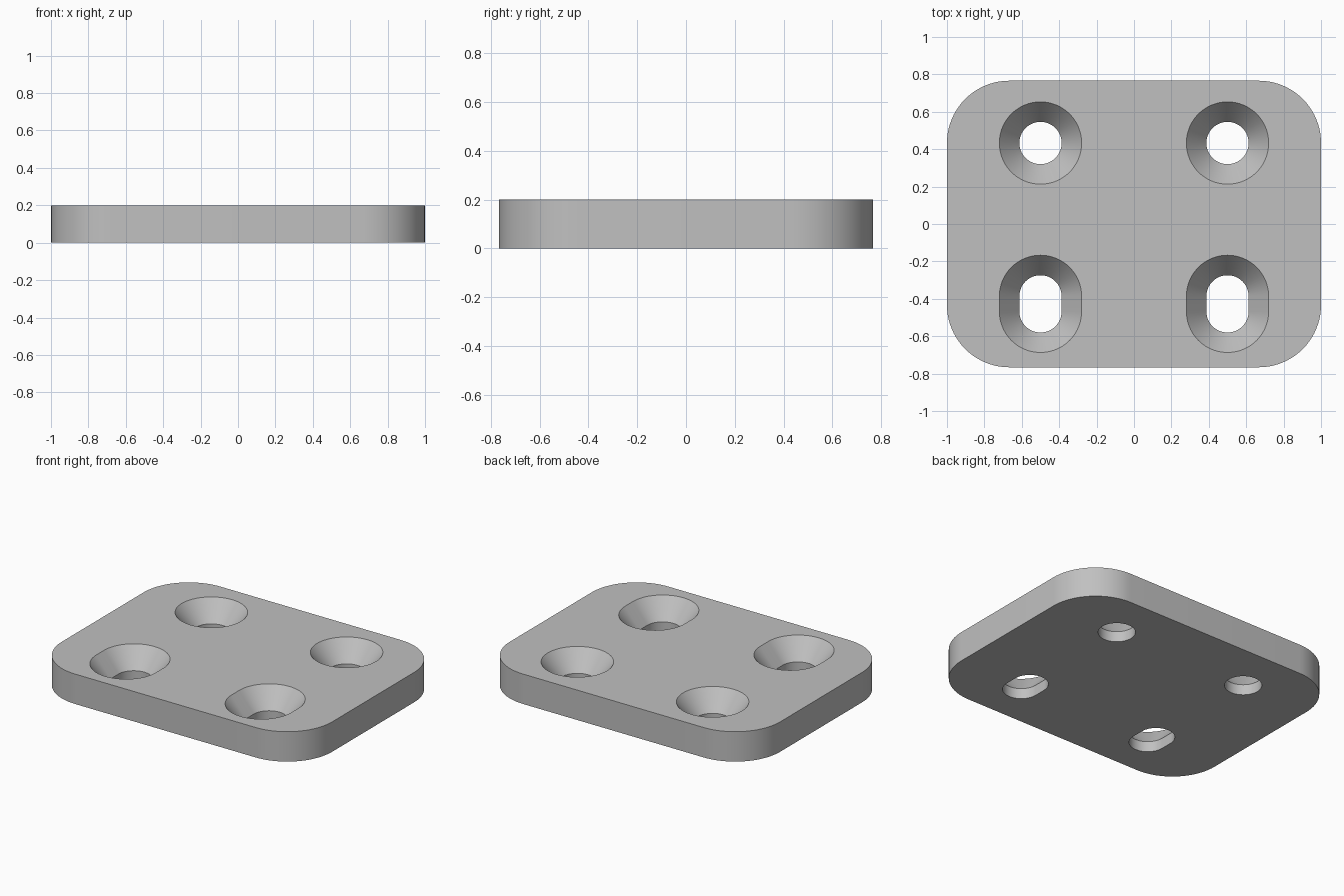
import bpy, bmesh
from math import cos, sin, pi

if "Cube" in bpy.data.objects:
    bpy.data.objects.remove(bpy.data.objects["Cube"], do_unlink=True)

THICK = 0.2
SINK_Z = 0.07            # height where the countersink meets the bore
BORE_R, SINK_R = 0.113, 0.22
STEPS = 20               # segments per quarter arc


def outline(cx, cy, hx, hy, r):
    """Rounded outline: arcs of radius r around (cx +- hx, cy +- hy)."""
    pts = []
    for q, (sx, sy) in enumerate([(1, 1), (-1, 1), (-1, -1), (1, -1)]):
        for i in range(STEPS + 1):
            a = (q + i / STEPS) * pi / 2
            pts.append((cx + sx * hx + r * cos(a), cy + sy * hy + r * sin(a)))
    return pts


def wall(bm, rings):
    """Join a stack of (outline, height) rings with side faces."""
    loops = [[bm.verts.new((x, y, z)) for x, y in pts] for pts, z in rings]
    for low, high in zip(loops, loops[1:]):
        n = len(low)
        for i in range(n):
            j = (i + 1) % n
            bm.faces.new((low[i], low[j], high[j], high[i]))


bm = bmesh.new()

# Outer rim
rim = outline(0, 0, 0.667, 0.433, 0.333)
wall(bm, [(rim, 0), (rim, THICK)])

# Countersunk round holes at the back, slots at the front
for x in (-0.5, 0.5):
    for y, half_slot in ((0.433, 0), (-0.427, 0.04)):
        bore = outline(x, y, 0, half_slot, BORE_R)
        sink = outline(x, y, 0, half_slot, SINK_R)
        wall(bm, [(bore, 0), (bore, SINK_Z), (sink, THICK)])
bmesh.ops.remove_doubles(bm, verts=bm.verts[:], dist=1e-5)

# Flat bottom and top, filled around the holes
for z in (0, THICK):
    edges = [e for e in bm.edges if all(abs(v.co.z - z) < 1e-5 for v in e.verts)]
    bmesh.ops.triangle_fill(bm, edges=edges, use_beauty=True, use_dissolve=False)
bmesh.ops.recalc_face_normals(bm, faces=bm.faces[:])

mesh = bpy.data.meshes.new("mounting_plate")
bm.to_mesh(mesh)
bm.free()
plate = bpy.data.objects.new("mounting_plate", mesh)
bpy.context.collection.objects.link(plate)

# Plain grey material
grey = bpy.data.materials.new("grey")
grey.use_nodes = True
colour = (0.53, 0.53, 0.53, 1)
grey.diffuse_color = colour
grey.node_tree.nodes["Principled BSDF"].inputs["Base Color"].default_value = colour
mesh.materials.append(grey)

# Smooth curved walls, crisp edges
bpy.ops.object.select_all(action="DESELECT")
plate.select_set(True)
bpy.context.view_layer.objects.active = plate
bpy.ops.object.shade_smooth_by_angle(angle=pi / 6)
